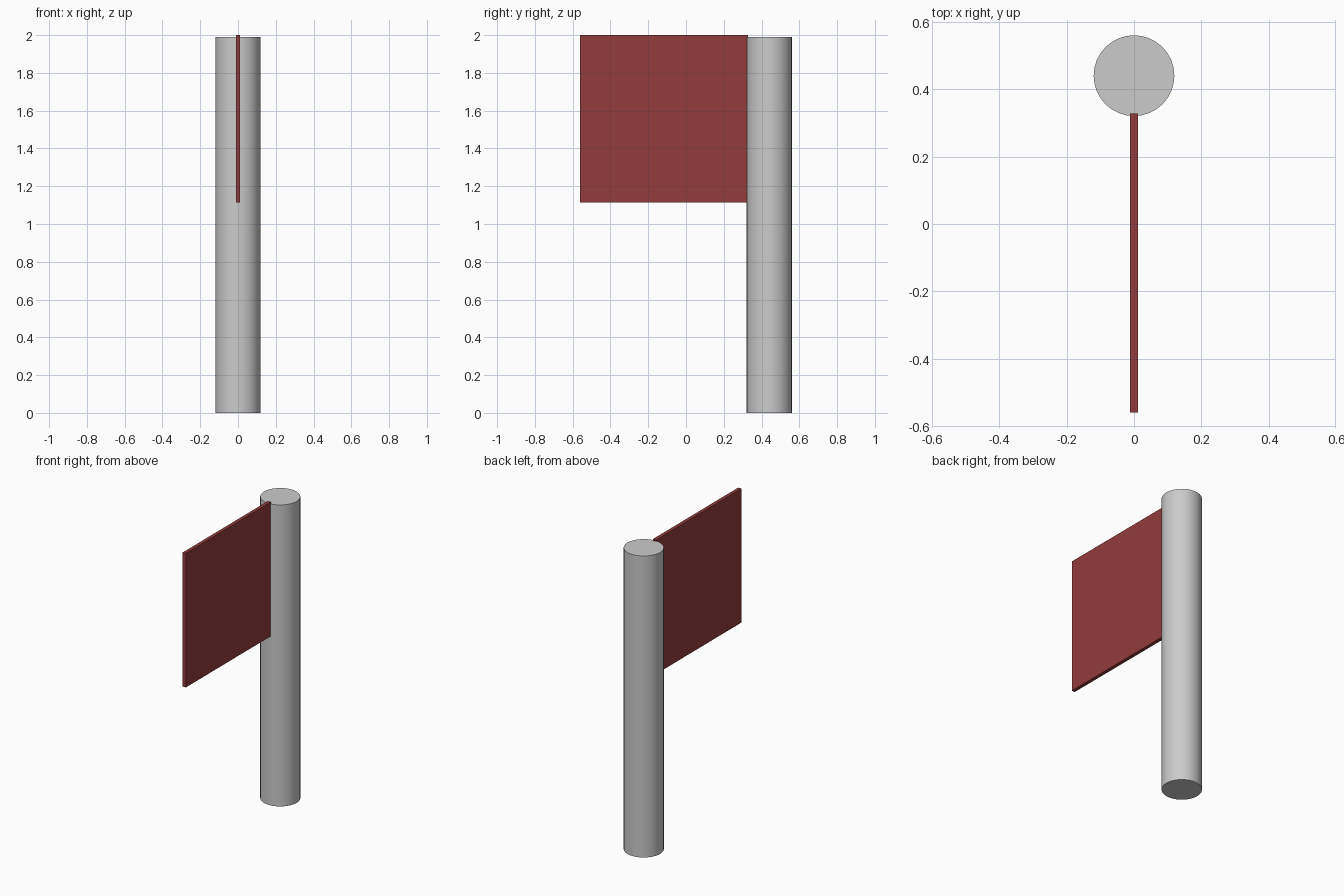
import bpy
import math

if "Cube" in bpy.data.objects:
    bpy.data.objects.remove(bpy.data.objects["Cube"])

# Round pole
bpy.ops.mesh.primitive_cylinder_add(vertices=32, radius=0.12, depth=1.99,
                                    location=(0, 0.441, 0.995))
pole = bpy.context.object
pole.name = "pole"
bpy.ops.object.shade_smooth_by_angle(angle=math.radians(30))

# Thin square flag panel, its inner edge set slightly into the pole
y0, y1, z0, z1 = -0.56, 0.328, 1.115, 2.0
bpy.ops.mesh.primitive_cube_add(size=1, location=(0, (y0 + y1) / 2, (z0 + z1) / 2))
flag = bpy.context.object
flag.name = "flag_panel"
flag.scale = (0.023, y1 - y0, z1 - z0)
bpy.ops.object.transform_apply(location=False, rotation=False, scale=True)

red = bpy.data.materials.new("flag_red")
red.diffuse_color = (0.29, 0.045, 0.045, 1)
red.use_nodes = True
red.node_tree.nodes["Principled BSDF"].inputs["Base Color"].default_value = red.diffuse_color
flag.data.materials.append(red)
